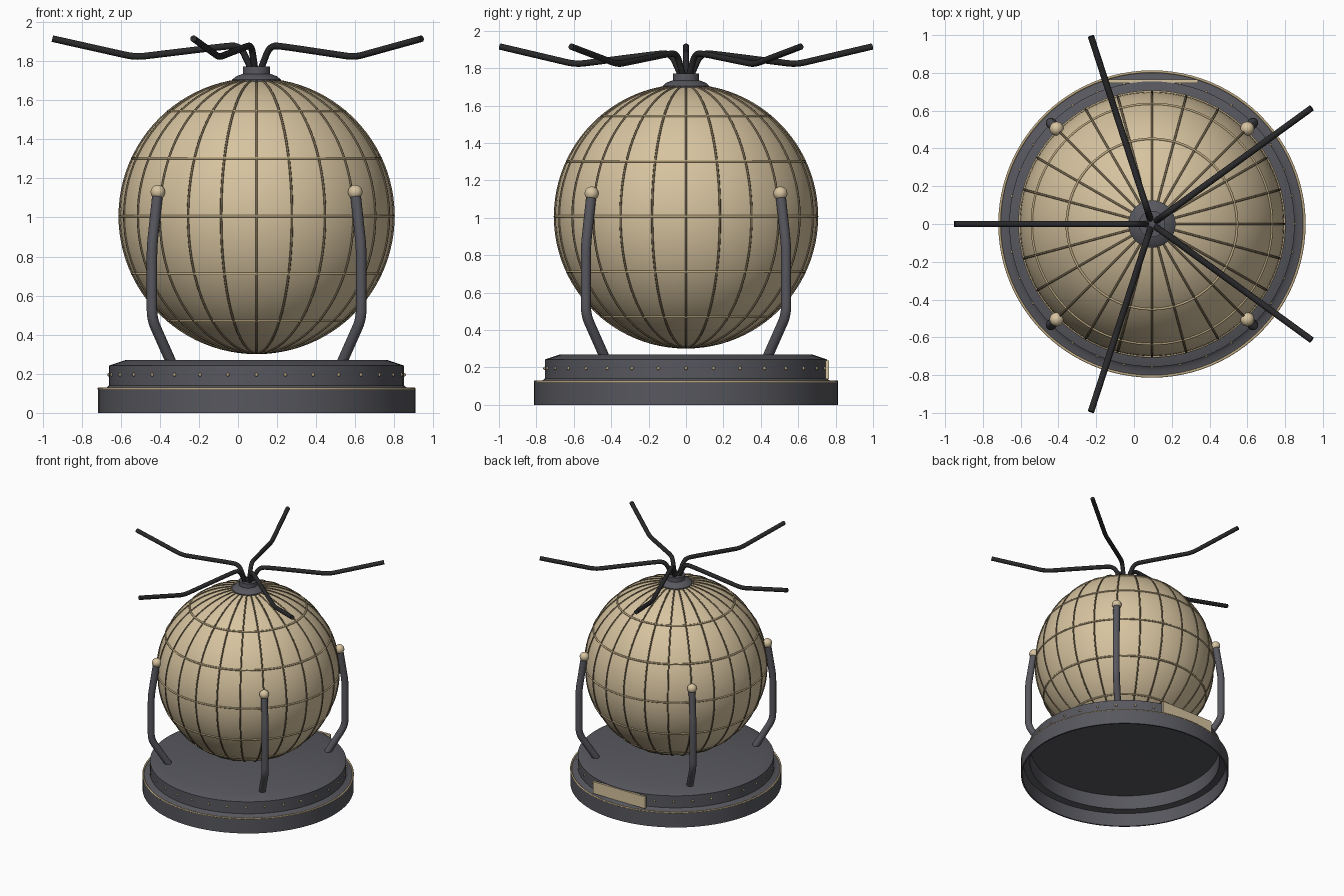
import bpy, bmesh, math
from mathutils import Vector, Matrix

cube = bpy.data.objects.get("Cube")
if cube:
    bpy.data.objects.remove(cube)

CX = 0.095                      # axis of the globe and base
GLOBE = Vector((CX, 0, 1.007))  # globe centre
GLOBE_R = 0.70


def material(name, color, rough=0.6):
    m = bpy.data.materials.new(name)
    m.use_nodes = True
    m.diffuse_color = (*color, 1)
    bsdf = m.node_tree.nodes["Principled BSDF"]
    bsdf.inputs["Base Color"].default_value = (*color, 1)
    bsdf.inputs["Roughness"].default_value = rough
    return m


TAN = material("warm tan", (0.68, 0.55, 0.35))
BRONZE = material("dark bronze", (0.17, 0.13, 0.075))
BRASS = material("brass trim", (0.50, 0.39, 0.22))
GREY = material("slate grey", (0.095, 0.096, 0.112))
BLACK = material("black rubber", (0.022, 0.022, 0.024))


def finish(name, bm, mat, angle=35):
    bmesh.ops.recalc_face_normals(bm, faces=bm.faces)
    mesh = bpy.data.meshes.new(name)
    bm.to_mesh(mesh)
    bm.free()
    mesh.materials.append(mat)
    ob = bpy.data.objects.new(name, mesh)
    bpy.context.collection.objects.link(ob)
    bpy.ops.object.select_all(action='DESELECT')
    ob.select_set(True)
    bpy.context.view_layer.objects.active = ob
    bpy.ops.object.shade_smooth_by_angle(angle=math.radians(angle))
    return ob


def sweep(bm, rings, closed=False, caps=False):
    """Bridge a list of equally sized vertex rings."""
    rows = [[bm.verts.new(p) for p in ring] for ring in rings]
    n = len(rows[0])
    pairs = list(zip(rows, rows[1:])) + ([(rows[-1], rows[0])] if closed else [])
    for a, b in pairs:
        for i in range(n):
            j = (i + 1) % n
            bm.faces.new((a[i], a[j], b[j], b[i]))
    if caps:
        bm.faces.new(rows[0])
        bm.faces.new(rows[-1])


def polar(r, angle, z):
    return Vector((CX + r * math.cos(angle), r * math.sin(angle), z))


def lathe(name, profile, mat, seg=96):
    """Solid of revolution; the profile's ends are capped."""
    bm = bmesh.new()
    sweep(bm, [[polar(r, math.tau * i / seg, z) for i in range(seg)]
               for r, z in profile], caps=True)
    return finish(name, bm, mat)


def add_hoop(bm, radius, minor, matrix, seg=96, sides=8):
    rings = []
    for i in range(seg):
        a = math.tau * i / seg
        ring = []
        for k in range(sides):
            b = math.tau * (k + 0.5) / sides
            r = radius + minor * math.cos(b)
            ring.append(matrix @ Vector((r * math.cos(a), r * math.sin(a),
                                         minor * math.sin(b))))
        rings.append(ring)
    sweep(bm, rings, closed=True)


def round_corners(points, size, steps=5):
    """Replace each inner corner with a short curve."""
    out = [points[0]]
    for a, p, b in zip(points, points[1:], points[2:]):
        s = p + (a - p).normalized() * min(size, (a - p).length * 0.45)
        e = p + (b - p).normalized() * min(size, (b - p).length * 0.45)
        for k in range(steps + 1):
            t = k / steps
            out.append(s * (1 - t) ** 2 + p * 2 * t * (1 - t) + e * t * t)
    return out + [points[-1]]


def radial_tube(name, profile, angle, radius, mat, bend, sides=16):
    """Tube along a path lying in the vertical plane at the given angle."""
    path = round_corners([polar(r, angle, z) for r, z in profile], bend)
    side = Vector((-math.sin(angle), math.cos(angle), 0))
    rings = []
    for i, p in enumerate(path):
        d = (path[min(i + 1, len(path) - 1)] - path[max(i - 1, 0)]).normalized()
        up = side.cross(d)
        rings.append([p + radius * (side * math.cos(t) + up * math.sin(t))
                      for t in (math.tau * k / sides for k in range(sides))])
    bm = bmesh.new()
    sweep(bm, rings, caps=True)
    return finish(name, bm, mat, 50)


def add_ball(bm, centre, radius, u=16, v=10):
    bmesh.ops.create_uvsphere(bm, u_segments=u, v_segments=v, radius=radius,
                              matrix=Matrix.Translation(centre))


# Base: two stepped tiers, hollow underneath
lathe("base", [(0.001, 0.245), (0.735, 0.235), (0.742, 0.12), (0.795, 0.11),
               (0.80, 0), (0.812, 0), (0.812, 0.122), (0.77, 0.128),
               (0.755, 0.14), (0.755, 0.242), (0.67, 0.27), (0.001, 0.27)], GREY)

# Brass hoop on the edge of the lower tier
bm = bmesh.new()
add_hoop(bm, 0.807, 0.007, Matrix.Translation((CX, 0, 0.124)))
finish("base_trim", bm, BRASS, 60)

# Ring of rivets around the upper tier
bm = bmesh.new()
RIVETS = 32
for i in range(RIVETS):
    add_ball(bm, polar(0.755, math.tau * i / RIVETS, 0.195), 0.009, 8, 6)
finish("base_rivets", bm, BRASS, 60)

# Blank plate on the back of the upper tier
bm = bmesh.new()
bmesh.ops.create_cube(bm, size=1, matrix=Matrix.Translation((CX, 0.755, 0.188))
                      @ Matrix.Diagonal((0.49, 0.018, 0.1, 1)))
finish("back_plate", bm, TAN)

# Globe
bm = bmesh.new()
add_ball(bm, GLOBE, GLOBE_R, 96, 48)
finish("globe", bm, TAN, 60)

# Meridian hoops
bm = bmesh.new()
for i in range(12):
    turn = Matrix.Rotation(math.pi * i / 12, 4, 'Z') @ Matrix.Rotation(math.pi / 2, 4, 'X')
    add_hoop(bm, GLOBE_R + 0.001, 0.006, Matrix.Translation(GLOBE) @ turn)
finish("globe_meridians", bm, BRONZE, 60)

# Latitude hoops
bm = bmesh.new()
for lat in (-50, -25, 0, 25, 50):
    a = math.radians(lat)
    lift = Matrix.Translation(GLOBE + Vector((0, 0, GLOBE_R * math.sin(a))))
    add_hoop(bm, GLOBE_R * math.cos(a) + 0.001, 0.007, lift)
finish("globe_latitudes", bm, BRASS, 60)

# Cap on top of the globe
lathe("top_cap", [(0.001, 1.66), (0.12, 1.68), (0.125, 1.705), (0.105, 1.722),
                  (0.07, 1.735), (0.07, 1.772), (0.001, 1.772)], GREY, 48)

# Four bent supports with ball ends
post = [(0.62, 0.262), (0.757, 0.48), (0.757, 0.85), (0.716, 1.12)]
for i in range(4):
    angle = math.radians(45 + 90 * i)
    radial_tube(f"support_{i + 1}", post, angle, 0.027, GREY, 0.05)
    bm = bmesh.new()
    add_ball(bm, polar(0.714, angle, 1.13), 0.037, 24, 16)
    finish(f"support_ball_{i + 1}", bm, TAN, 60)

# Five bent rods spreading from the cap
rod = [(0.03, 1.765), (0.085, 1.882), (0.19, 1.872), (0.62, 1.82), (1.045, 1.915)]
for i in range(5):
    radial_tube(f"top_rod_{i + 1}", rod, math.radians(36 + 72 * i), 0.017, BLACK, 0.05)
